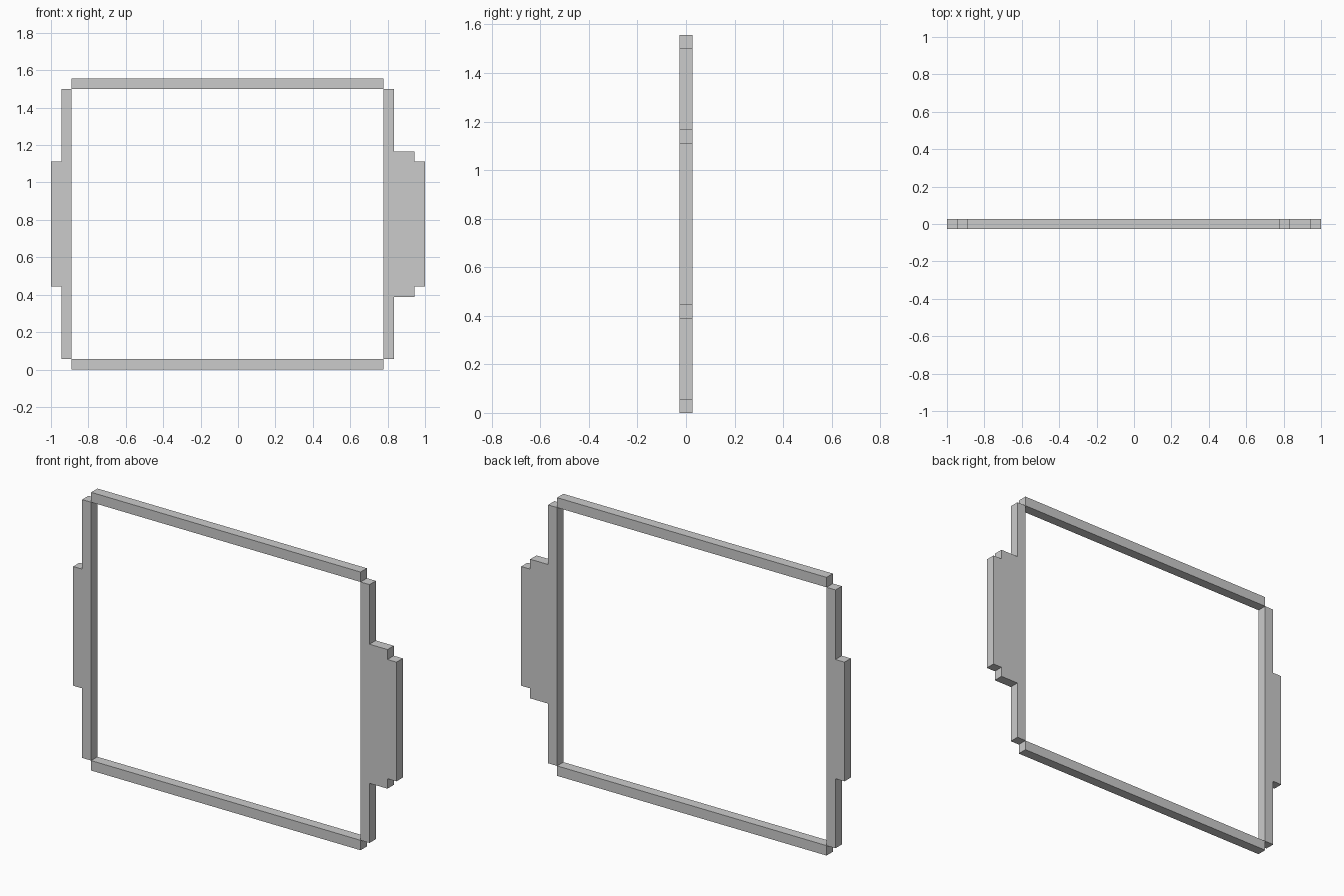
import bpy, bmesh

if "Cube" in bpy.data.objects:
    bpy.data.objects.remove(bpy.data.objects["Cube"])

U = 1 / 18  # one block of the grid the frame is built on


def plate(name, profile):
    """Extrude an (x, z) outline, given in blocks, to one block thick in y."""
    bm = bmesh.new()
    face = bm.faces.new([bm.verts.new((x * U, -U / 2, z * U)) for x, z in profile])
    ext = bmesh.ops.extrude_face_region(bm, geom=[face])
    verts = [v for v in ext["geom"] if isinstance(v, bmesh.types.BMVert)]
    bmesh.ops.translate(bm, verts=verts, vec=(0, U, 0))
    bmesh.ops.recalc_face_normals(bm, faces=bm.faces)
    mesh = bpy.data.meshes.new(name)
    bm.to_mesh(mesh)
    bm.free()
    obj = bpy.data.objects.new(name, mesh)
    bpy.context.collection.objects.link(obj)


def mirrored(half):
    """Complete a lower half outline by mirroring it about mid height (14 blocks)."""
    return half + [(x, 28 - z) for x, z in reversed(half)]


# Top and bottom rails
for name, z in (("bottom_rail", 0), ("top_rail", 27)):
    plate(name, [(-16, z), (14, z), (14, z + 1), (-16, z + 1)])

# Left upright with its narrow side tab
plate("left_upright", mirrored([(-16, 1), (-17, 1), (-17, 8), (-18, 8)]))

# Right upright with its wide stepped side panel
plate("right_upright", mirrored([(14, 1), (15, 1), (15, 7), (17, 7), (17, 8), (18, 8)]))
